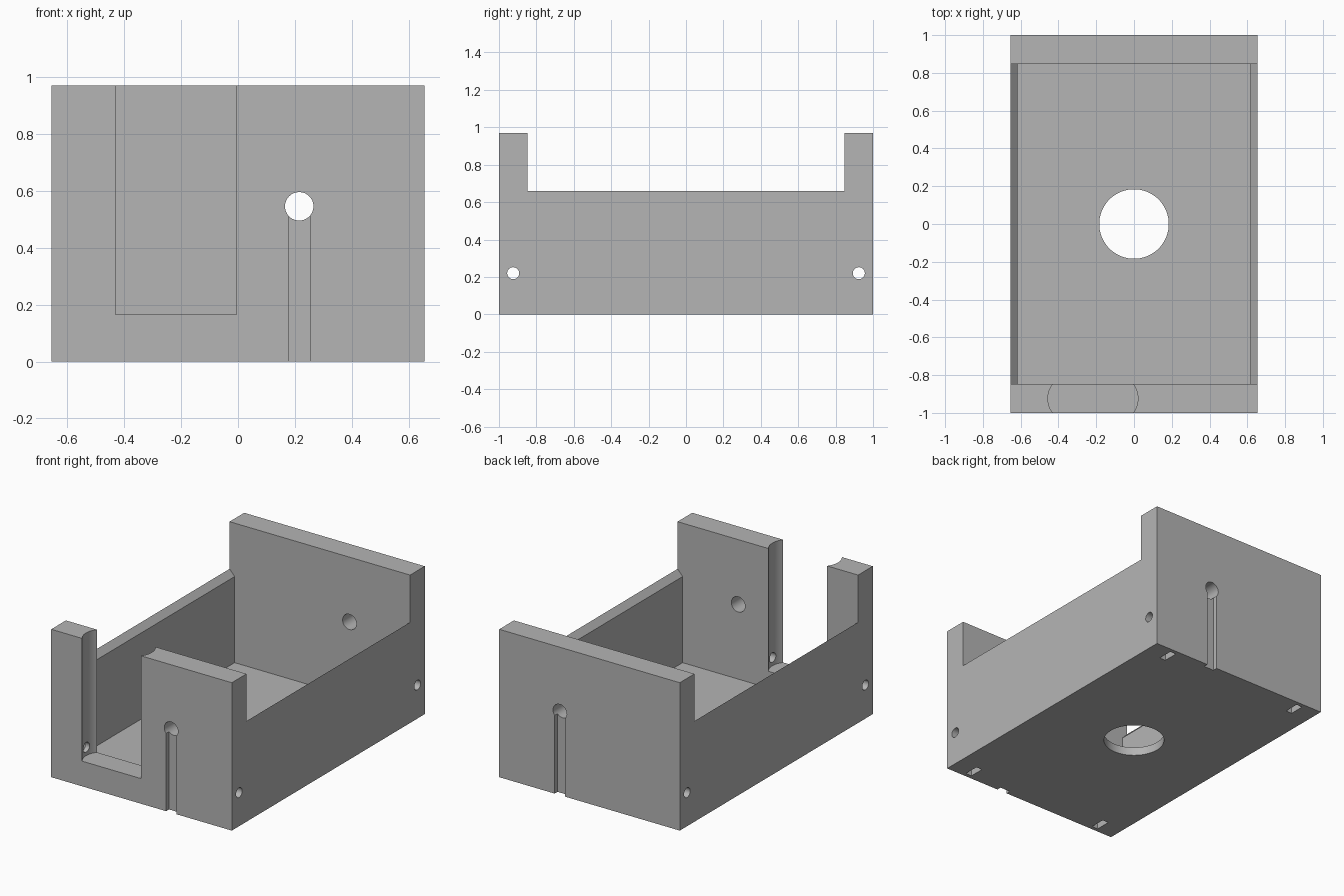
import bpy, bmesh, math

cube = bpy.data.objects.get("Cube")
if cube:
    bpy.data.objects.remove(cube, do_unlink=True)

HALF_X, HALF_Y, TOP = 0.655, 1.0, 0.97
INNER_X, INNER_Y, FLOOR = 0.618, 0.848, 0.055
MID_Y = (HALF_Y + INNER_Y) / 2

grey = bpy.data.materials.new("plain_grey")
grey.use_nodes = True
colour = (0.46, 0.46, 0.46, 1)
grey.diffuse_color = colour
grey.node_tree.nodes["Principled BSDF"].inputs["Base Color"].default_value = colour


def prism(name, outline, axis, low, high):
    """Extrude a 2D outline along an axis, from low to high."""
    place = {"X": lambda u, v: (low, u, v),
             "Y": lambda u, v: (u, low, v),
             "Z": lambda u, v: (u, v, low)}[axis]
    bm = bmesh.new()
    face = bm.faces.new([bm.verts.new(place(u, v)) for u, v in outline])
    grown = bmesh.ops.extrude_face_region(bm, geom=[face])
    shift = [high - low if a == axis else 0 for a in "XYZ"]
    verts = [g for g in grown["geom"] if isinstance(g, bmesh.types.BMVert)]
    bmesh.ops.translate(bm, verts=verts, vec=shift)
    bmesh.ops.recalc_face_normals(bm, faces=bm.faces)
    mesh = bpy.data.meshes.new(name)
    bm.to_mesh(mesh)
    bm.free()
    mesh.materials.append(grey)
    obj = bpy.data.objects.new(name, mesh)
    bpy.context.collection.objects.link(obj)
    return obj


def rect(u0, u1, v0, v1):
    return [(u0, v0), (u1, v0), (u1, v1), (u0, v1)]


def circle(u, v, r, n=48):
    return [(u + r * math.cos(math.tau * i / n), v + r * math.sin(math.tau * i / n))
            for i in range(n)]


def cut(name, outline, axis, low, high):
    """Carve an extruded outline out of the body."""
    cutter = prism(name, outline, axis, low, high)
    cutter.hide_render = True
    mod = body.modifiers.new(name, "BOOLEAN")
    mod.operation = "DIFFERENCE"
    mod.solver = "EXACT"
    mod.object = cutter
    bpy.ops.object.modifier_apply(modifier=mod.name)
    bpy.data.objects.remove(cutter, do_unlink=True)


# Solid block that everything is carved from
body = prism("open_box_housing", rect(-HALF_X, HALF_X, -HALF_Y, HALF_Y), "Z", 0, TOP)
bpy.context.view_layer.objects.active = body
body.select_set(True)

# Cavity, with side wall tops sloping inwards
right_side = [(INNER_X, FLOOR), (INNER_X, 0.62), (0.71, 0.72), (0.71, 1.2)]
left_side = [(-x, z) for x, z in reversed(right_side)]
cut("cavity", right_side + left_side, "Y", -INNER_Y, INNER_Y)

# Round opening in the floor
cut("floor_opening", circle(0, 0, 0.184, 96), "Z", -0.1, 0.1)

# Front wall notch with hollowed cheeks
half_chord, sag = (HALF_Y - INNER_Y) / 2, 0.026
radius = (half_chord ** 2 + sag ** 2) / (2 * sag)
sweep = math.asin(half_chord / radius)
cheek = [(0.0, -1.1)]
for i in range(17):
    a = sweep * (i / 8 - 1)
    cheek.append((radius * math.cos(a) - radius + sag, -MID_Y + radius * math.sin(a)))
cheek.append((0.0, -0.8))
notch = [(-0.005 + d, y) for d, y in cheek]
notch += [(-0.43 - d, y) for d, y in reversed(cheek)]
cut("front_notch", notch, "Z", 0.165, 1.2)

# Cable hole through both end walls
cut("cable_hole", circle(0.215, 0.545, 0.05), "Y", -1.1, 1.1)

for side in (-1, 1):
    # Shallow cable groove on the outer face
    y0, y1 = sorted((side * 0.97, side * 1.1))
    cut("cable_groove", rect(0.179, 0.253, -0.1, 0.545), "Y", y0, y1)
    # Screw hole lengthwise through the end wall
    cut("screw_hole", circle(side * MID_Y, 0.22, 0.032, 32), "X", -0.8, 0.8)
    # Nut pockets open to the underside
    for x in (-0.505, 0.505):
        y = side * MID_Y
        cut("nut_pocket", rect(x - 0.022, x + 0.022, y - 0.05, y + 0.05), "Z", -0.1, 0.27)

bpy.ops.object.shade_smooth_by_angle(angle=math.radians(30))
